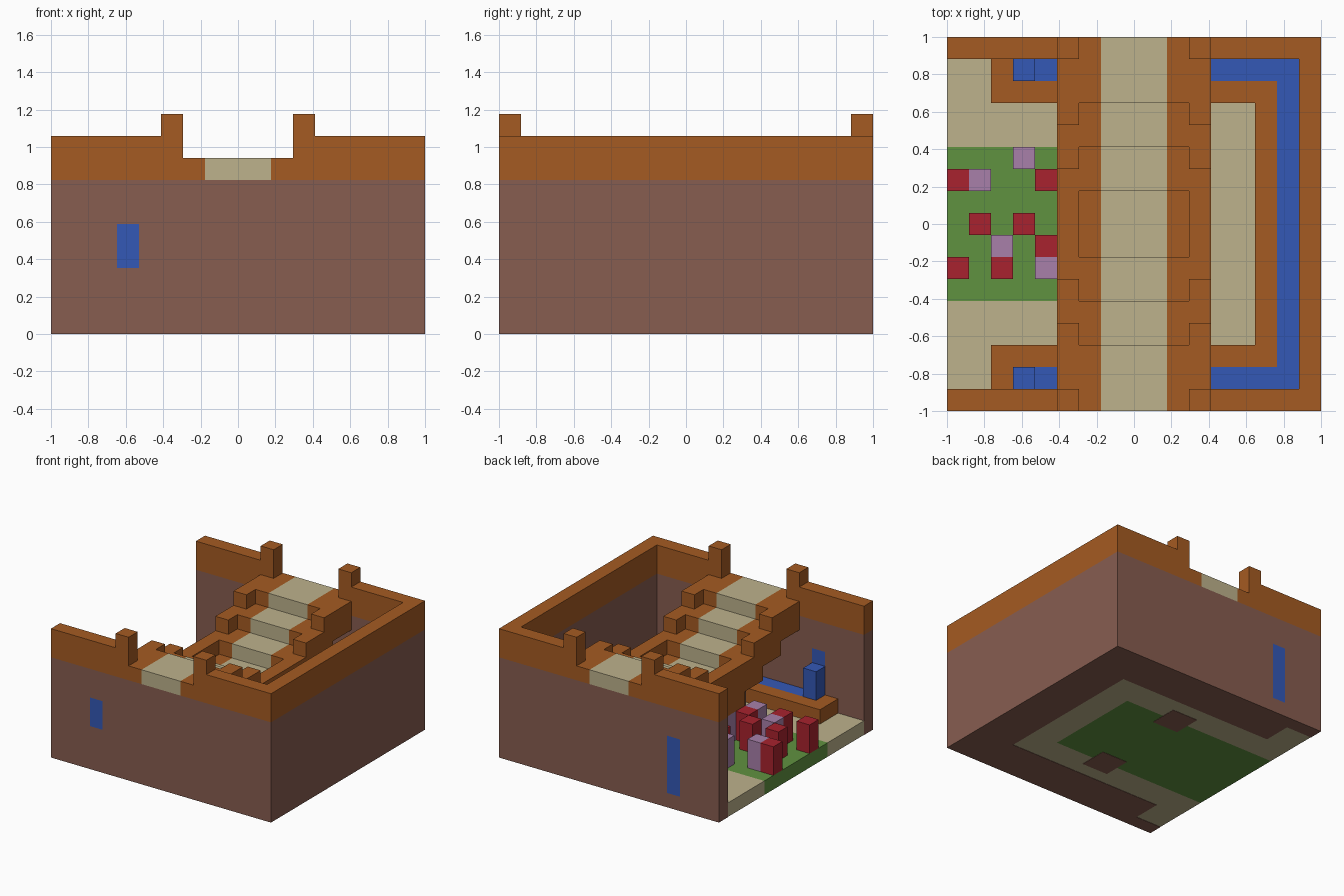
import bpy
import bmesh

cube = bpy.data.objects.get("Cube")
if cube:
    bpy.data.objects.remove(cube, do_unlink=True)

SIDE = 17            # blocks along each side
UNIT = 2 / SIDE      # size of one block
SINK = 0.02          # keeps pillar feet in front of the floor underside


def material(name, *rgb):
    linear = [((c / 255 + 0.055) / 1.055) ** 2.4 for c in rgb] + [1]
    mat = bpy.data.materials.new(name)
    mat.use_nodes = True
    mat.diffuse_color = linear
    mat.node_tree.nodes["Principled BSDF"].inputs["Base Color"].default_value = linear
    return mat


brick = material("mauve brick", 135, 93, 80)
timber = material("orange timber", 165, 91, 34)
sand = material("pale sand", 189, 178, 140)
water = material("blue water", 52, 88, 182)
grass = material("green grass", 96, 146, 64)
red = material("red petal", 168, 34, 46)
lilac = material("lilac petal", 168, 128, 170)


class Part:
    """A part made of axis-aligned boxes measured in blocks."""

    def __init__(self, name, mat):
        self.name, self.mat, self.bm = name, mat, bmesh.new()

    def box(self, x, y, z, flip_x=False, flip_y=False):
        if flip_x:
            self.box((SIDE - x[1], SIDE - x[0]), y, z, flip_y=flip_y)
        if flip_y:
            self.box(x, (SIDE - y[1], SIDE - y[0]), z)
        verts = bmesh.ops.create_cube(self.bm, size=1)["verts"]
        for v in verts:
            pick = [span[1] if c > 0 else span[0] for span, c in zip((x, y, z), v.co)]
            v.co = ((pick[0] - SIDE / 2) * UNIT, (pick[1] - SIDE / 2) * UNIT, pick[2] * UNIT)
        return self

    def finish(self):
        mesh = bpy.data.meshes.new(self.name)
        self.bm.to_mesh(mesh)
        self.bm.free()
        mesh.materials.append(self.mat)
        obj = bpy.data.objects.new(self.name, mesh)
        bpy.context.collection.objects.link(obj)


# Brick walls on three sides, with a window slot at each end
walls = Part("brick_walls", brick)
windows = Part("water_windows", water)
walls.box(x=(16, 17), y=(1, 16), z=(0, 7))
for row, sill in (((0, 1), 3), ((16, 17), 1)):
    walls.box(x=(0, 3), y=row, z=(0, 7))
    walls.box(x=(4, 17), y=row, z=(0, 7))
    walls.box(x=(3, 4), y=row, z=(0, sill))
    walls.box(x=(3, 4), y=row, z=(5, 7))
    windows.box(x=(3, 4), y=row, z=(sill, 5))
walls.finish()
windows.finish()

# Timber band, thresholds and gate posts on top of the walls
band = Part("wall_band", timber)
band.box(x=(16, 17), y=(1, 16), z=(7, 9))
band.box(x=(0, 6), y=(0, 1), z=(7, 9), flip_x=True, flip_y=True)
band.box(x=(6, 7), y=(0, 1), z=(7, 8), flip_x=True, flip_y=True)
band.finish()
posts = Part("gate_posts", timber)
posts.box(x=(5, 6), y=(0, 1), z=(9, 10), flip_x=True, flip_y=True)
posts.finish()

# Sunken stepped bridge: edges, sand path and raised rail blocks
frame = Part("bridge_frame", timber)
path = Part("bridge_path", sand)
rails = Part("bridge_rails", timber)
path.box(x=(7, 10), y=(0, 1), z=(7, 8), flip_y=True)
for start, end, top in ((1, 3, 8), (3, 5, 7), (5, 7, 6), (7, 10, 5)):
    middle = top == 5
    paired = not middle
    span = (start, end)
    frame.box(x=(5, 7), y=span, z=(top - 2, top), flip_x=True, flip_y=paired)
    frame.box(x=(7, 10), y=span, z=(top - 2, top - 1), flip_y=paired)
    path.box(x=(7, 10), y=span, z=(top - 1, top), flip_y=paired)
    if start > 1:
        rail_end = end if middle else start + 1
        rails.box(x=(5, 6), y=(start, rail_end), z=(top, top + 1),
                  flip_x=True, flip_y=paired)
for part in (frame, path, rails):
    part.finish()

# Pillars under the bridge
pillars = Part("bridge_pillars", brick)
pillars.box(x=(7, 9), y=(4, 5), z=(0, 5), flip_y=True)
pillars.box(x=(7, 9), y=(5, 6), z=(0, 4), flip_y=True)
pillars.finish()

# Sand floor around a grass bed
floor = Part("sand_floor", sand)
floor.box(x=(0, 14), y=(3, 5), z=(SINK, 1), flip_y=True)
floor.box(x=(0, 2), y=(1, 3), z=(SINK, 1), flip_y=True)
floor.box(x=(12, 14), y=(5, 12), z=(SINK, 1))
floor.finish()
lawn = Part("grass_bed", grass)
lawn.box(x=(0, 12), y=(5, 12), z=(SINK, 1))
lawn.finish()

# Water channel with brick bed, timber curb and two falls
bed = Part("channel_bed", brick)
bed.box(x=(2, 16), y=(1, 3), z=(0, 1), flip_y=True)
bed.box(x=(14, 16), y=(3, 14), z=(0, 1))
bed.finish()
curb = Part("channel_curb", timber)
curb.box(x=(2, 3), y=(1, 2), z=(1, 2), flip_y=True)
curb.box(x=(2, 15), y=(2, 3), z=(1, 2), flip_y=True)
curb.box(x=(14, 15), y=(3, 14), z=(1, 2))
curb.finish()
channel = Part("channel_water", water)
channel.box(x=(3, 16), y=(1, 2), z=(1, 2), flip_y=True)
channel.box(x=(15, 16), y=(2, 15), z=(1, 2))
channel.finish()
falls = Part("water_falls", water)
falls.box(x=(3, 4), y=(1, 2), z=(2, 4), flip_y=True)
falls.finish()

# Flowers standing on the grass, as column and row of each block
red_spots = ((0, 10), (4, 10), (1, 8), (3, 8), (4, 7), (0, 6), (2, 6))
lilac_spots = ((3, 11), (1, 10), (2, 7), (4, 6), (5, 8))
for name, mat, spots in (("red_flowers", red, red_spots),
                         ("lilac_flowers", lilac, lilac_spots)):
    flowers = Part(name, mat)
    for col, row in spots:
        flowers.box(x=(col, col + 1), y=(row, row + 1), z=(1, 3))
    flowers.finish()
